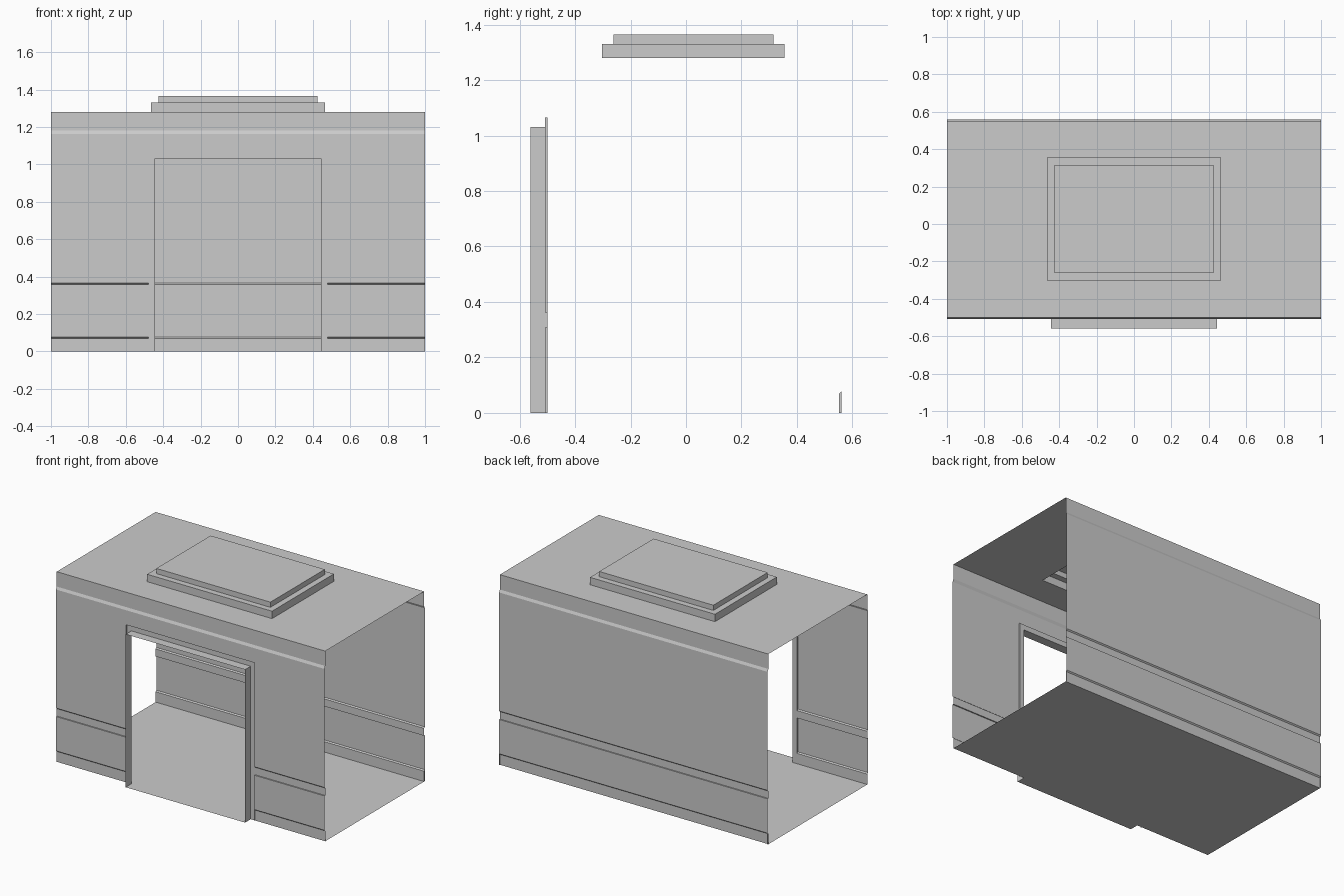
import bpy

if "Cube" in bpy.data.objects:
    bpy.data.objects.remove(bpy.data.objects["Cube"])

OUT_F, IN_F = -0.508, -0.5      # front wall, outer skin and inner trim planes
OUT_B, IN_B = 0.56, 0.552       # back wall
TUNNEL_Y = -0.56
TOP = 1.28
DOOR_X, DOOR_Z = 0.445, 1.03
CASE_X, CASE_Z = 0.478, 1.065

# wall section: (is_trim, z) for baseboard, panel, rail, panel, cornice
PROFILE = [(1, 0), (1, 0.07), (0, 0.077), (0, 0.308), (1, 0.308), (1, 0.358),
           (0, 0.365), (0, 1.163), (1, 1.18), (1, TOP)]


def sheet(name, quads):
    """Object made from a list of four-cornered (or n-sided) faces."""
    verts = [v for q in quads for v in q]
    faces, i = [], 0
    for q in quads:
        faces.append(list(range(i, i + len(q))))
        i += len(q)
    me = bpy.data.meshes.new(name)
    me.from_pydata(verts, [], faces)
    ob = bpy.data.objects.new(name, me)
    bpy.context.collection.objects.link(ob)
    return ob


def extrude_x(path, x0, x1):
    """Sweep a (y, z) path along x."""
    return [((x0, *a), (x1, *a), (x1, *b), (x0, *b)) for a, b in zip(path, path[1:])]


def sweep(path, off_a, off_b):
    """Band between two offsets functions applied along a closed or open path."""
    return [(off_a(p), off_a(q), off_b(q), off_b(p)) for p, q in zip(path, path[1:])]


def rect_ring(x, y0, y1, z):
    return [(-x, y0, z), (x, y0, z), (x, y1, z), (-x, y1, z), (-x, y0, z)]


def bridge(a, b):
    return [(a[i], b[i], b[i + 1], a[i + 1]) for i in range(len(a) - 1)]


def arch(x, z, y):
    return [(-x, y, 0), (-x, y, z), (x, y, z), (x, y, 0)]


# back wall, with small end caps on the baseboard
back = extrude_x([(IN_B if t else OUT_B, z) for t, z in PROFILE], -1, 1)
for x in (-1, 1):
    back.append(((x, IN_B, 0), (x, OUT_B, 0), (x, OUT_B, 0.077), (x, IN_B, 0.07)))
sheet("back_wall", back)

# front wall either side of and above the doorway
front_path = [(IN_F if t else OUT_F, z) for t, z in PROFILE]
front = extrude_x(front_path, -1, -CASE_X) + extrude_x(front_path, CASE_X, 1)
front += extrude_x([(OUT_F, CASE_Z)] + front_path[-3:], -CASE_X, CASE_X)
sheet("front_wall", front)

# door casing face and its shallow steps back to the wall panels
casing = bridge(arch(DOOR_X, DOOR_Z, IN_F), arch(CASE_X, CASE_Z, IN_F))
for s in (-1, 1):
    for z0, z1 in ((0, 0.308), (0.362, CASE_Z)):
        x = s * CASE_X
        casing.append(((x, OUT_F, z0), (x, IN_F, z0), (x, IN_F, z1), (x, OUT_F, z1)))
casing += extrude_x([(OUT_F, CASE_Z), (IN_F, CASE_Z)], -CASE_X, CASE_X)
sheet("door_casing", casing)

# door reveal: jambs and head
sheet("door_reveal", bridge(arch(DOOR_X, DOOR_Z, TUNNEL_Y), arch(DOOR_X, DOOR_Z, IN_F)))

# floor with threshold
sheet("floor", extrude_x([(IN_F, 0), (IN_B, 0)], -1, 1)
      + extrude_x([(TUNNEL_Y, 0), (IN_F, 0)], -DOOR_X, DOOR_X))

# ceiling with stepped recess
outer = (0.465, -0.302, 0.356)
inner = (0.425, -0.262, 0.316)
rings = [rect_ring(1, IN_F, IN_B, TOP), rect_ring(*outer, TOP), rect_ring(*outer, 1.33),
         rect_ring(*inner, 1.33), rect_ring(*inner, 1.365)]
sheet("ceiling", bridge(rings[0], rings[1]))
tray = [q for a, b in zip(rings[1:], rings[2:]) for q in bridge(a, b)]
tray.append(tuple(rings[-1][:4]))
sheet("ceiling_recess", tray)
